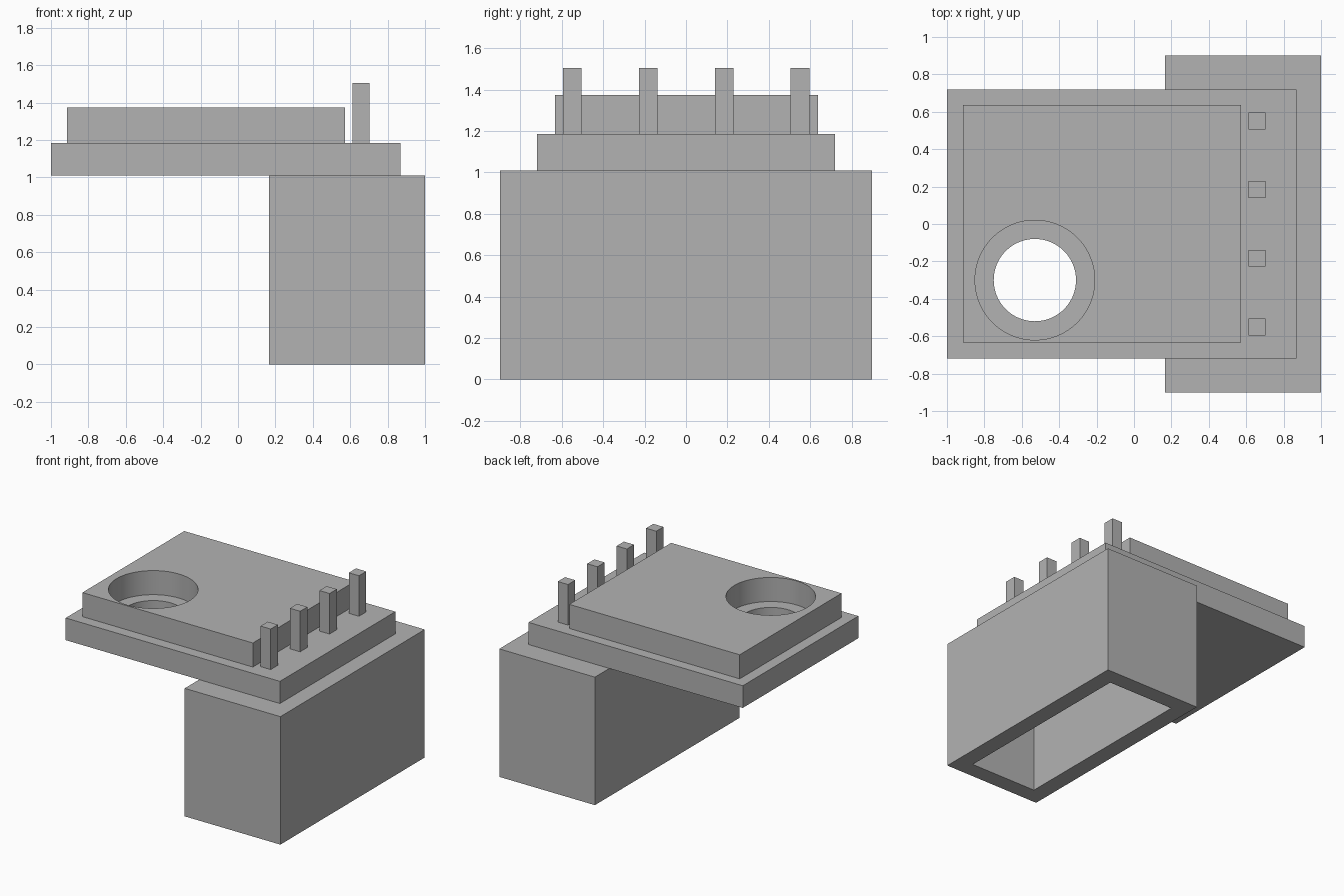
import bpy

default_cube = bpy.data.objects.get("Cube")
if default_cube:
    bpy.data.objects.remove(default_cube, do_unlink=True)

grey = bpy.data.materials.new("plain grey")
grey.use_nodes = True
colour = (0.45, 0.45, 0.45, 1)
grey.diffuse_color = colour
grey.node_tree.nodes["Principled BSDF"].inputs["Base Color"].default_value = colour


def box(name, low, high):
    """Box between two opposite corners."""
    centre = [(a + b) / 2 for a, b in zip(low, high)]
    bpy.ops.mesh.primitive_cube_add(size=1, location=centre)
    ob = bpy.context.object
    ob.name = name
    ob.scale = [b - a for a, b in zip(low, high)]
    bpy.ops.object.transform_apply(location=True, rotation=False, scale=True)
    ob.data.materials.append(grey)
    return ob


def cylinder(name, radius, x, y, z):
    bpy.ops.mesh.primitive_cylinder_add(vertices=96, radius=radius, depth=1, location=(x, y, z))
    ob = bpy.context.object
    ob.name = name
    ob.data.materials.append(grey)
    return ob


def cut(target, cutter):
    """Subtract the cutter, then discard it."""
    cutter.hide_render = True
    mod = target.modifiers.new("cut", "BOOLEAN")
    mod.operation = "DIFFERENCE"
    mod.solver = "EXACT"
    mod.object = cutter
    bpy.ops.object.select_all(action="DESELECT")
    target.select_set(True)
    bpy.context.view_layer.objects.active = target
    bpy.ops.object.modifier_apply(modifier=mod.name)
    bpy.data.objects.remove(cutter, do_unlink=True)
    bpy.ops.object.shade_smooth_by_angle()


base_top, plate_top, slab_top, post_top = 1.01, 1.185, 1.375, 1.505
wall = 0.13
hole_x, hole_y = -0.53, -0.30

# Hollow base, open underneath
base = box("base_box", (0.165, -0.9, 0), (1, 0.9, base_top))
cut(base, box("cavity_cutter", (0.165 + wall, -0.9 + wall, -0.1),
              (1 - wall, 0.9 - wall, base_top - wall)))

# Overhanging plate with the narrow through hole
plate = box("lower_plate", (-1, -0.72, base_top), (0.87, 0.72, plate_top))
cut(plate, cylinder("narrow_cutter", 0.22, hole_x, hole_y, base_top))

# Raised slab with the wide hole that leaves a ledge
slab = box("upper_slab", (-0.915, -0.633, plate_top), (0.573, 0.637, slab_top))
cut(slab, cylinder("wide_cutter", 0.32, hole_x, hole_y, plate_top))

# Row of four square posts
for i in range(4):
    y = -0.55 + i * 0.367
    box(f"post_{i + 1}", (0.613, y - 0.045, plate_top), (0.702, y + 0.045, post_top))
